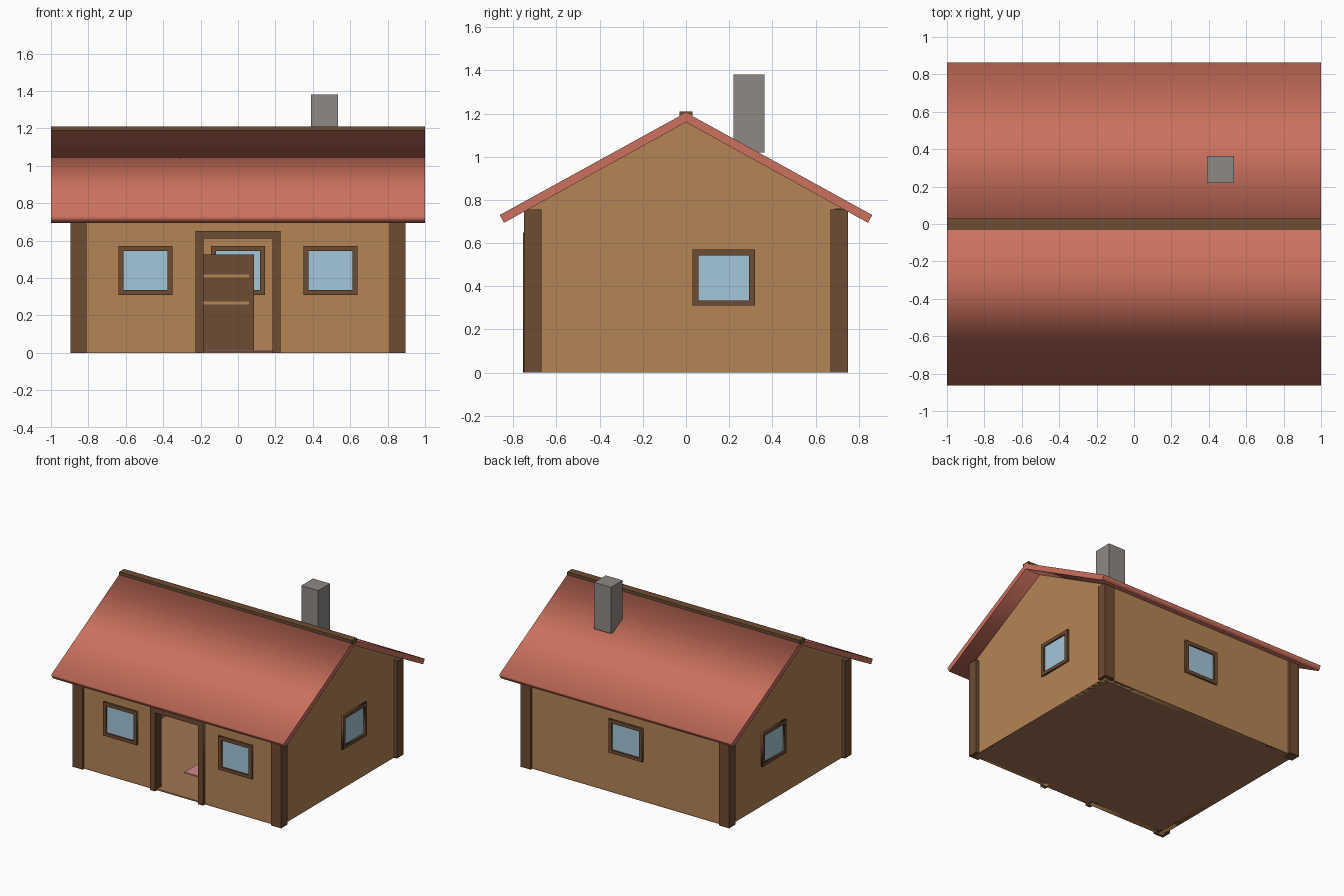
import bpy
from math import radians

if "Cube" in bpy.data.objects:
    bpy.data.objects.remove(bpy.data.objects["Cube"])


def material(name, rgb):
    m = bpy.data.materials.new(name)
    m.diffuse_color = (*rgb, 1)
    m.use_nodes = True
    m.node_tree.nodes["Principled BSDF"].inputs["Base Color"].default_value = m.diffuse_color
    return m


TAN = material("tan wall", (0.46, 0.23, 0.09))
BROWN = material("brown timber", (0.155, 0.072, 0.032))
FLOOR = material("floor boards", (0.36, 0.18, 0.085))
ROOF = material("red roof", (0.60, 0.165, 0.11))
GLASS = material("window glass", (0.37, 0.57, 0.70))
RUG = material("pink rug", (0.62, 0.25, 0.27))
GREY = material("chimney stone", (0.27, 0.25, 0.235))

FRONT = (radians(90), 0, 0)               # outline in x, z
SIDE = (radians(90), 0, radians(90))      # outline in y, z


def box(name, mat, x, y, z):
    """Box from (min, max) ranges."""
    bpy.ops.mesh.primitive_cube_add(size=1, location=[sum(r) / 2 for r in (x, y, z)])
    ob = bpy.context.object
    ob.name = name
    ob.scale = [r[1] - r[0] for r in (x, y, z)]
    ob.data.materials.append(mat)
    return ob


def panel(name, mat, loops, depth, facing, at):
    """Flat panel: the first loop is the outline, the others are holes."""
    cu = bpy.data.curves.new(name, 'CURVE')
    cu.dimensions, cu.fill_mode, cu.extrude = '2D', 'BOTH', depth / 2
    for pts in loops:
        sp = cu.splines.new('POLY')
        sp.points.add(len(pts) - 1)
        for p, co in zip(sp.points, pts):
            p.co = (*co, 0, 1)
        sp.use_cyclic_u = True
    cu.materials.append(mat)
    ob = bpy.data.objects.new(name, cu)
    bpy.context.collection.objects.link(ob)
    ob.rotation_euler = facing
    ob.location = (0, at, 0) if facing == FRONT else (at, 0, 0)
    bpy.ops.object.select_all(action='DESELECT')
    ob.select_set(True)
    bpy.context.view_layer.objects.active = ob
    bpy.ops.object.convert(target='MESH')


def rect(u, half_w=0.145, z0=0.31, z1=0.57):
    return [(u - half_w, z0), (u + half_w, z0), (u + half_w, z1), (u - half_w, z1)]


def hole(u):
    return rect(u, 0.117, 0.335, 0.543)


def window(name, u, facing, at):
    panel(name + "_window_frame", BROWN, [rect(u), hole(u)], 0.07, facing, at)
    panel(name + "_window_glass", GLASS, [hole(u)], 0.045, facing, at)


# Walls with openings
panel("front_wall", TAN, [[(-.87, 0), (-.2, 0), (-.2, .62), (.2, .62), (.2, 0), (.87, 0),
                           (.87, .76), (-.87, .76)], hole(-.495), hole(.495)],
      0.04, FRONT, -0.71)
panel("back_wall", TAN, [[(-.87, 0), (.87, 0), (.87, .76), (-.87, .76)], hole(0)],
      0.04, FRONT, 0.71)
gable = [(-.73, 0), (.73, 0), (.73, .763), (0, 1.163), (-.73, .763)]
for side, s in (("left", -1), ("right", 1)):
    panel(side + "_gable_wall", TAN, [gable, hole(.175)], 0.04, SIDE, s * 0.85)
    window(side + "_side", 0.175, SIDE, s * 0.85)
    window(side + "_front", s * 0.495, FRONT, -0.71)
window("back", 0, FRONT, 0.71)

# Door frame
panel("door_frame", BROWN, [[(-.228, 0), (-.185, 0), (-.185, .61), (.185, .61), (.185, 0),
                             (.228, 0), (.228, .65), (-.228, .65)]], 0.08, FRONT, -0.715)

# Corner posts
for x in (-.8525, .8525):
    for y in (-.71, .71):
        box("corner_post", BROWN, (x - .0425, x + .0425), (y - .04, y + .04), (0, .755))

# Roof slopes, ridge and chimney
for name, s in (("front_roof", -1), ("back_roof", 1)):
    panel(name, ROOF, [[(0, 1.16), (s * .843, .694), (s * .863, .73), (0, 1.205)]],
          2.0, SIDE, 0)
box("ridge_cap", BROWN, (-1, 1), (-.03, .03), (1.17, 1.21))
box("chimney", GREY, (.39, .535), (.22, .363), (1.02, 1.38))

# Floor and furnishings
box("floor", FLOOR, (-.87, .87), (-.73, .73), (0, .01))
box("rug", RUG, (-.18, .32), (-.4, 0), (.008, .016))
box("cupboard", BROWN, (-.31, .085), (.57, .69), (.005, .525))
for z in (.265, .41):
    box("cupboard_shelf_edge", TAN, (-.285, .06), (.562, .60), (z - .008, z + .008))
